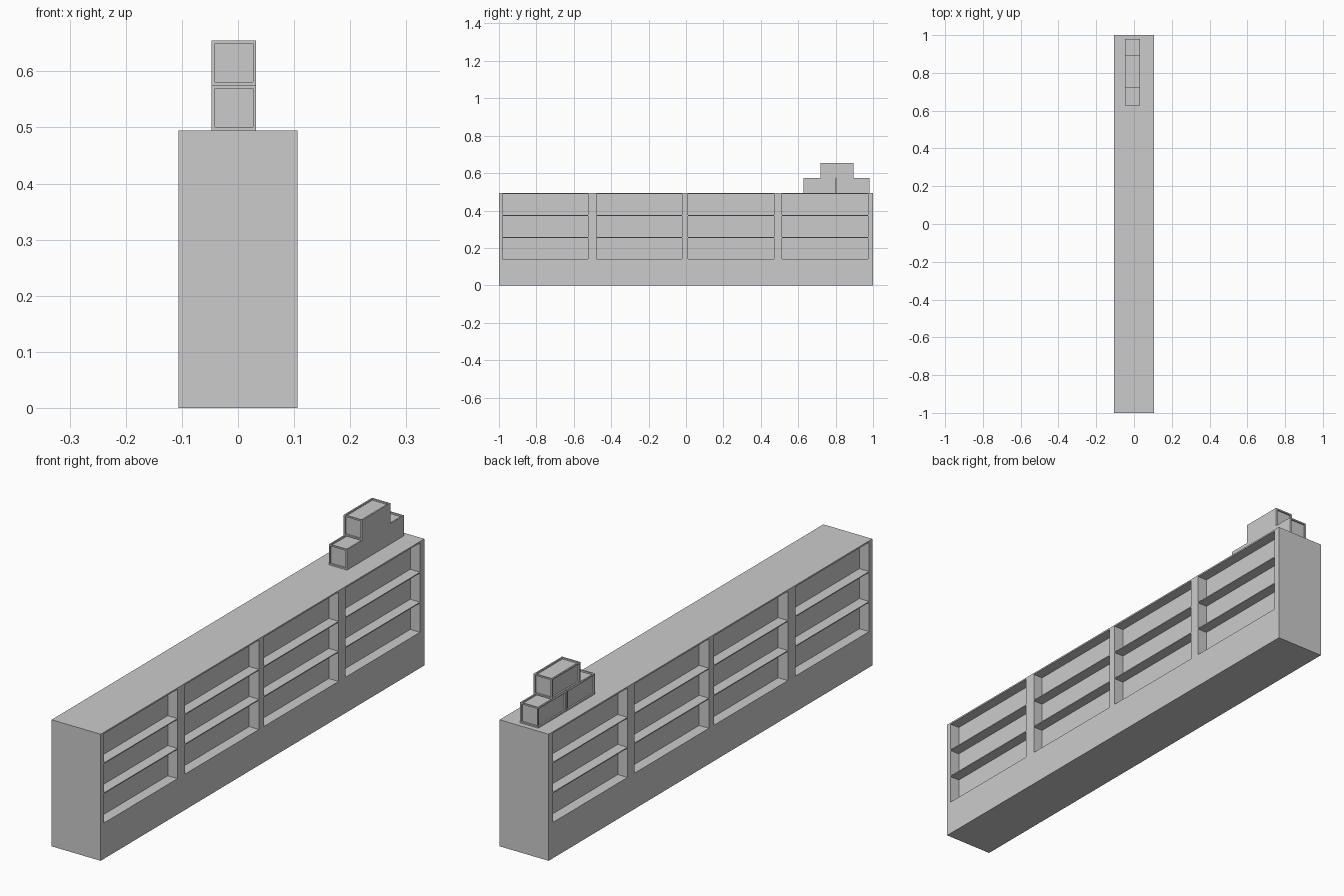
import bpy, bmesh
from mathutils import Vector

cube = bpy.data.objects.get("Cube")
if cube:
    bpy.data.objects.remove(cube, do_unlink=True)

grey = bpy.data.materials.new("plain_grey")
grey.use_nodes = True
GREY = (0.6, 0.6, 0.6, 1)
grey.diffuse_color = GREY
grey.node_tree.nodes["Principled BSDF"].inputs["Base Color"].default_value = GREY


def box(lo, hi):
    """Box mesh spanning two corners."""
    lo, hi = Vector(lo), Vector(hi)
    bm = bmesh.new()
    bmesh.ops.create_cube(bm, size=1)
    for v in bm.verts:
        v.co = (lo + hi) / 2 + v.co * (hi - lo)
    return bm


def finish(bm, name):
    bmesh.ops.recalc_face_normals(bm, faces=bm.faces[:])
    mesh = bpy.data.meshes.new(name)
    bm.to_mesh(mesh)
    bm.free()
    mesh.materials.append(grey)
    obj = bpy.data.objects.new(name, mesh)
    bpy.context.collection.objects.link(obj)


def bisect(bm, co, normal):
    geom = bm.verts[:] + bm.edges[:] + bm.faces[:]
    bmesh.ops.bisect_plane(bm, geom=geom, plane_co=co, plane_no=normal)


# Shelf unit: recessed bays on both long sides
HALF_W, TOP = 0.106, 0.495
BAYS = [(-0.98, -0.525), (-0.478, -0.022), (0.01, 0.47), (0.513, 0.973)]
LEVELS = [(0.14, 0.254), (0.258, 0.371), (0.375, 0.489)]

bm = box((-HALF_W, -1, 0), (HALF_W, 1, TOP))
for y in sum(BAYS, ()):
    bisect(bm, (0, y, 0), (0, 1, 0))
for z in sum(LEVELS, ()):
    bisect(bm, (0, 0, z), (0, 0, 1))


def in_bay(face):
    c = face.calc_center_median()
    return (abs(face.normal.x) > 0.9
            and any(a < c.y < b for a, b in BAYS)
            and any(a < c.z < b for a, b in LEVELS))


bm.normal_update()
bmesh.ops.inset_individual(bm, faces=[f for f in bm.faces if in_bay(f)],
                           thickness=0, depth=-0.042)
bmesh.ops.dissolve_limit(bm, angle_limit=0.01, verts=bm.verts[:], edges=bm.edges[:])
finish(bm, "shelf_unit")

# Crates: sunken panels on the top, the ends and the right side
SIZE, LENGTH = 0.08, 0.175
CRATES = {"lower_front_crate": (0.628, TOP),
          "lower_back_crate": (0.805, TOP),
          "upper_crate": (0.72, TOP + SIZE)}
for name, (y, z) in CRATES.items():
    bm = box((-0.047, y, z), (0.032, y + LENGTH, z + SIZE))
    bm.normal_update()
    panels = [f for f in bm.faces if f.normal.x < 0.5 and f.normal.z > -0.5]
    bmesh.ops.inset_individual(bm, faces=panels, thickness=0.008, depth=0)
    bmesh.ops.inset_individual(bm, faces=panels, thickness=0, depth=-0.006)
    finish(bm, name)
